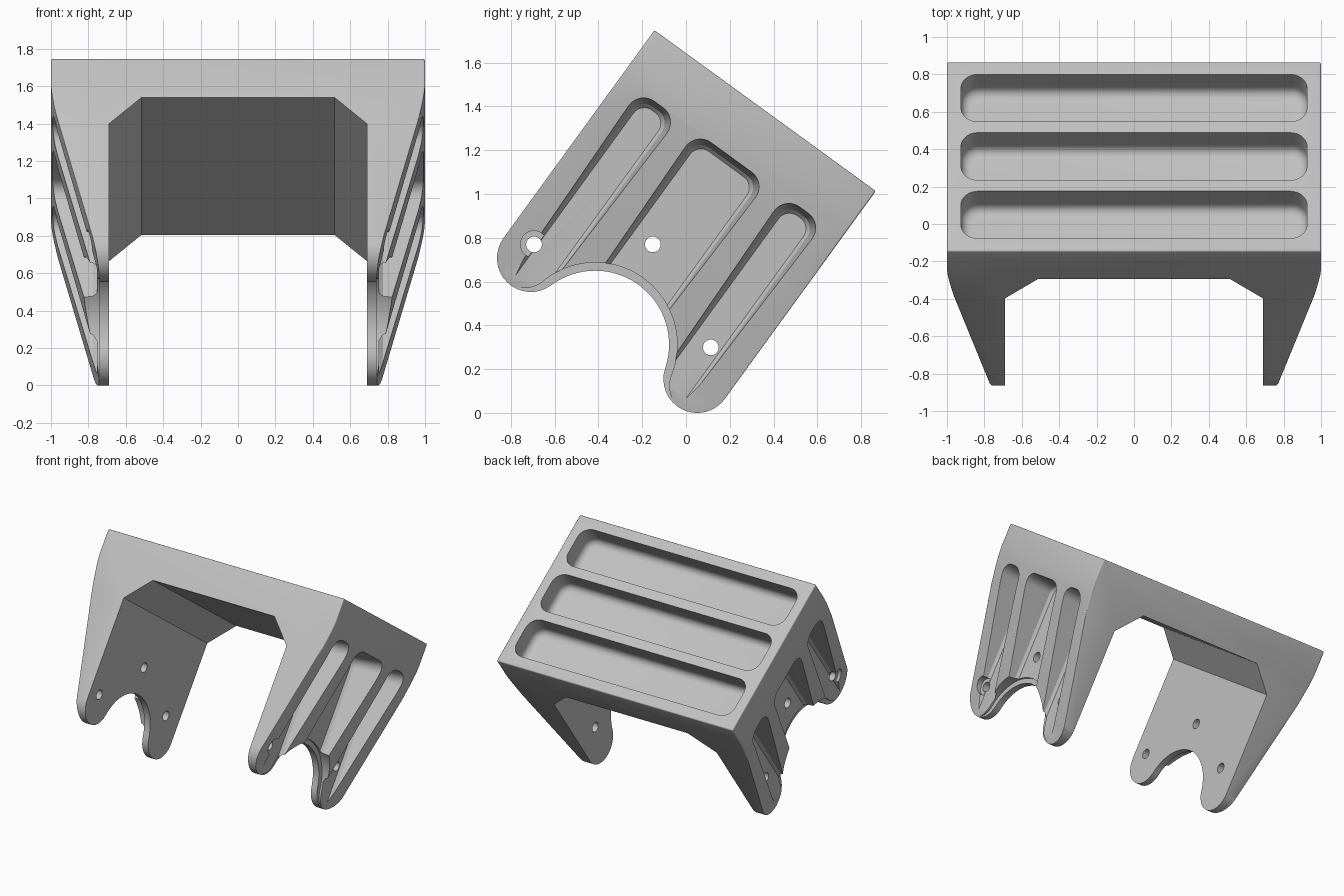
import bpy, bmesh
from math import sin, cos, pi, radians, atan2, hypot
from mathutils import Matrix

cube = bpy.data.objects.get("Cube")
if cube:
    bpy.data.objects.remove(cube, do_unlink=True)

TILT = radians(-36)
TOP, HALF_DEPTH = 1.337, 0.625
INNER = 0.69          # half width of the opening
FLOOR = 0.755         # outer face of the thin arm plate

PLACE = {"x": lambda p, q, t: (t, p, q),
         "y": lambda p, q, t: (p, t, q),
         "z": lambda p, q, t: (p, q, t)}


def loft(name, axis, layers):
    """Closed solid through (position, outline) layers along an axis."""
    bm = bmesh.new()
    rings = [[bm.verts.new(PLACE[axis](p, q, t)) for p, q in pts] for t, pts in layers]
    bm.faces.new(rings[0])
    bm.faces.new(rings[-1])
    n = len(rings[0])
    for a, b in zip(rings, rings[1:]):
        for i in range(n):
            j = (i + 1) % n
            bm.faces.new((a[i], a[j], b[j], b[i]))
    bmesh.ops.recalc_face_normals(bm, faces=bm.faces)
    mesh = bpy.data.meshes.new(name)
    bm.to_mesh(mesh)
    bm.free()
    obj = bpy.data.objects.new(name, mesh)
    bpy.context.collection.objects.link(obj)
    return obj


def prism(name, axis, pts, a, b):
    return loft(name, axis, [(a, pts), (b, pts)])


def apply(obj, mod):
    bpy.context.view_layer.objects.active = obj
    bpy.ops.object.modifier_apply(modifier=mod.name)


def boolean(obj, cutter, operation="DIFFERENCE"):
    mod = obj.modifiers.new("cut", "BOOLEAN")
    mod.operation, mod.solver, mod.object = operation, "EXACT", cutter
    apply(obj, mod)
    bpy.data.objects.remove(cutter, do_unlink=True)


def arc(cx, cy, r, a, b, n):
    return [(cx + r * cos(a + (b - a) * i / n), cy + r * sin(a + (b - a) * i / n))
            for i in range(n + 1)]


def rounded_rect(x0, x1, y0, y1, r, inset=0.0):
    x0, x1, y0, y1 = x0 + inset, x1 - inset, y0 + inset, y1 - inset
    r = max(r - inset * 0.6, 0.02)
    pts = []
    for k, (x, y) in enumerate([(x1 - r, y1 - r), (x0 + r, y1 - r),
                                (x0 + r, y0 + r), (x1 - r, y0 + r)]):
        pts += arc(x, y, r, k * pi / 2, (k + 1) * pi / 2, 8)
    return pts


def lower_edge(d, start):
    """Two round lobes joined by a tangent round notch."""
    r = 0.155 - d
    cx, cy, notch = HALF_DEPTH - r, 0.008 + r, 0.016
    slope = atan2(cy - notch, cx)
    big = hypot(cx, cy - notch) - r
    lobe = arc(cx, cy, r, start, slope - pi, 16)
    other = [(-p, q) for p, q in reversed(lobe)]
    return lobe + arc(0, notch, big, slope, pi - slope, 40)[1:-1] + other


# Outer body: wide top, arms tapering outside, softly bent knees
side = [(1, TOP), (1, 1.16), (0.995, 1.1), (0.984, 1.03), (0.965, 0.93), (0.70, -0.17)]
outline = side + [(-x, w) for x, w in reversed(side)]
body = prism("bracket", "y", outline, -HALF_DEPTH, HALF_DEPTH)
weights = body.data.attributes.new("bevel_weight_edge", "FLOAT", "EDGE")
for e in body.data.edges:
    a, b = (body.data.vertices[i].co for i in e.vertices)
    across = abs(a.y - b.y) > 0.1
    low = min(a.z, b.z)
    if across:
        weights.data[e.index].value = 1 if low > TOP - 0.01 else 0
    elif low > 0:
        weights.data[e.index].value = 1 if low > 1 else 0.5
    else:
        weights.data[e.index].value = 0.25 if max(a.z, b.z) > 0 else 0
bevel = body.modifiers.new("round", "BEVEL")
bevel.limit_method = "WEIGHT"
bevel.width, bevel.segments = 0.05, 5
apply(body, bevel)

# Opening between the arms
half = [(INNER, -0.4), (INNER, 0.905), (0.515, 1.08)]
boolean(body, prism("opening_cutter", "y",
                    half + [(-x, w) for x, w in reversed(half)], -1, 1))

# Lobed ends of the arms
ends = lower_edge(0, 0)
wide = HALF_DEPTH + 0.2
ends = [(wide, 2), (wide, 0.3), (HALF_DEPTH + 0.001, 0.3),
        (HALF_DEPTH + 0.001, 0.17)] + ends[1:-1] + \
       [(-HALF_DEPTH - 0.001, 0.17), (-HALF_DEPTH - 0.001, 0.3), (-wide, 0.3), (-wide, 2)]
boolean(body, prism("lobe_envelope", "x", ends, -1.3, 1.3), "INTERSECT")

# Three long trays in the top
for lo, hi in [(-0.542, -0.23), (-0.157, 0.157), (0.23, 0.542)]:
    profile = [(TOP + 0.1, 0), (TOP - 0.10, 0)]
    profile += [(TOP - 0.12 - 0.05 * sin(a), 0.05 * (1 - cos(a)))
                for a in (radians(18 * i) for i in range(6))]
    boolean(body, loft("tray_cutter", "z",
                       [(t, rounded_rect(-0.925, 0.925, lo, hi, 0.09, d)) for t, d in profile]))

holes = [(-0.495, 0.222), (0.435, 0.316), (-0.056, 0.541)]
for s in (1, -1):
    # Step around the notch on the outside of each arm
    trim = lower_edge(0.022, radians(-82))
    trim = [(trim[0][0], -0.4)] + trim + [(trim[-1][0], -0.4)]
    boolean(body, prism("step_cutter", "x", trim, s * 0.74, s * 1.3))

    # Drafted pockets between the ribs, open at the bottom
    for lo, hi in [(-0.52, -0.30), (-0.20, 0.20), (0.30, 0.52)]:
        layers = [(s * x, rounded_rect(lo, hi, -0.5, 1.075, 0.085, d))
                  for x, d in [(FLOOR, 0.04), (FLOOR + 0.02, 0.025), (1.0, 0), (1.2, 0)]]
        boolean(body, loft("pocket_cutter", "x", layers))

    # Screw holes and the clearance around the front one
    for u, w in holes:
        boolean(body, prism("hole_cutter", "x",
                            arc(u, w, 0.036, 0, 2 * pi, 24)[:-1], s * 0.5, s * 1.3))
    u, w = holes[0]
    boolean(body, prism("clearance_cutter", "x",
                        arc(u, w, 0.062, 0, 2 * pi, 24)[:-1], s * (FLOOR + 0.003), s * 1.3))

# Tilt into place
body.data.transform(Matrix.Rotation(TILT, 4, "X") @ Matrix.Translation((0, -0.51, 0)))
zs = [v.co.z for v in body.data.vertices]
ys = [v.co.y for v in body.data.vertices]
body.data.transform(Matrix.Translation((0, -(min(ys) + max(ys)) / 2, -min(zs))))

# Single plain grey
grey = bpy.data.materials.new("light grey")
grey.use_nodes = True
colour = (0.53, 0.53, 0.53, 1)
grey.diffuse_color = colour
grey.node_tree.nodes["Principled BSDF"].inputs["Base Color"].default_value = colour
body.data.materials.clear()
body.data.materials.append(grey)
for p in body.data.polygons:
    p.material_index = 0

bpy.ops.object.select_all(action="DESELECT")
body.select_set(True)
bpy.context.view_layer.objects.active = body
bpy.ops.object.shade_smooth_by_angle(angle=radians(30))
